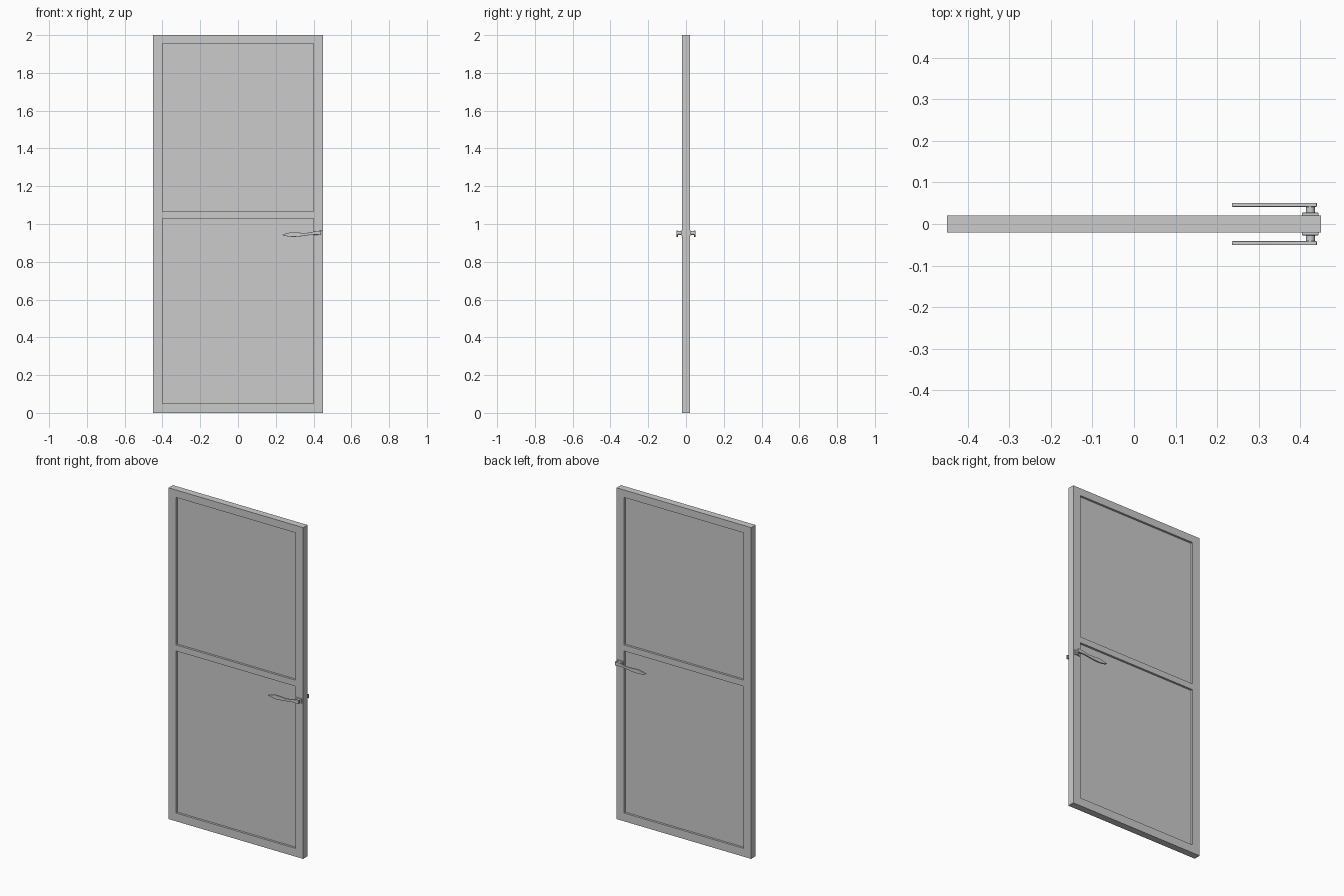
import bpy, bmesh, math

if "Cube" in bpy.data.objects:
    bpy.data.objects.remove(bpy.data.objects["Cube"])

W, H, T = 0.45, 2.0, 0.021          # half width, height, half thickness
IX, IZ0, IZ1 = 0.40, 0.05, 1.955    # frame opening


def finish(name, bm, bevel=0.0, mirror=False):
    bmesh.ops.recalc_face_normals(bm, faces=bm.faces)
    me = bpy.data.meshes.new(name)
    bm.to_mesh(me)
    bm.free()
    ob = bpy.data.objects.new(name, me)
    bpy.context.collection.objects.link(ob)
    if bevel:
        m = ob.modifiers.new("bevel", 'BEVEL')
        m.width, m.segments = bevel, 2
        m.limit_method, m.angle_limit = 'ANGLE', math.radians(50)
    if mirror:
        m = ob.modifiers.new("both_sides", 'MIRROR')
        m.use_axis = (False, True, False)
    return ob


def prism(name, pts, y0, y1, **kw):
    """Extrude an x/z outline along y."""
    bm = bmesh.new()
    f = bm.faces.new([bm.verts.new((x, y0, z)) for x, z in pts])
    r = bmesh.ops.extrude_face_region(bm, geom=[f])
    vs = [v for v in r["geom"] if isinstance(v, bmesh.types.BMVert)]
    bmesh.ops.translate(bm, vec=(0, y1 - y0, 0), verts=vs)
    return finish(name, bm, **kw)


def rect(x0, x1, z0, z1):
    return [(x0, z0), (x1, z0), (x1, z1), (x0, z1)]


def smooth_path(pts, steps=4):
    """Catmull-Rom resampling of an open outline edge."""
    p = [pts[0]] + pts + [pts[-1]]
    out = []
    for i in range(1, len(p) - 2):
        for s in range(steps):
            t = s / steps
            out.append(tuple(0.5 * (2 * b + (c - a) * t + (2 * a - 5 * b + 4 * c - d) * t * t
                                    + (3 * b - a - 3 * c + d) * t ** 3)
                             for a, b, c, d in zip(p[i - 1], p[i], p[i + 1], p[i + 2])))
    return out + [pts[-1]]


# Door frame: one rectangular ring
bm = bmesh.new()
rings = [[bm.verts.new((x, y, z)) for x, z in r]
         for r, y in ((rect(-W, W, 0, H), -T), (rect(-W, W, 0, H), T),
                      (rect(-IX, IX, IZ0, IZ1), T), (rect(-IX, IX, IZ0, IZ1), -T))]
for k in range(4):
    a, b = rings[k], rings[(k + 1) % 4]
    for i in range(4):
        j = (i + 1) % 4
        bm.faces.new((a[i], a[j], b[j], b[i]))
finish("door_frame", bm)

# Recessed panels and the bar between them
prism("lower_panel", rect(-IX, IX, IZ0, 1.028), -0.008, 0.008)
prism("upper_panel", rect(-IX, IX, 1.065, IZ1), -0.008, 0.008)
prism("middle_bar", rect(-IX, IX, 1.028, 1.065), -T, T)

# Wavy lever handle on both faces
top = [(0.235, 0.944), (0.262, 0.952), (0.295, 0.956), (0.345, 0.953),
       (0.38, 0.955), (0.41, 0.962), (0.44, 0.965)]
bottom = [(0.44, 0.942), (0.405, 0.943), (0.37, 0.940), (0.335, 0.935),
          (0.295, 0.932), (0.26, 0.935), (0.236, 0.941)]
prism("lever_handle", smooth_path(top) + smooth_path(bottom), -0.051, -0.0415,
      bevel=0.002, mirror=True)

# Spindle and backing plate on both faces
spindle = [(0.4245 + 0.0105 * math.cos(a), 0.952 + 0.0105 * math.sin(a))
           for a in (i * math.tau / 24 for i in range(24))]
sp = prism("handle_spindle", spindle, -0.043, -0.02, mirror=True)
prism("handle_plate", rect(0.404, 0.444, 0.938, 0.965), -0.0275, -0.02,
      bevel=0.002, mirror=True)

bpy.ops.object.select_all(action='DESELECT')
sp.select_set(True)
bpy.context.view_layer.objects.active = sp
bpy.ops.object.shade_smooth_by_angle()
